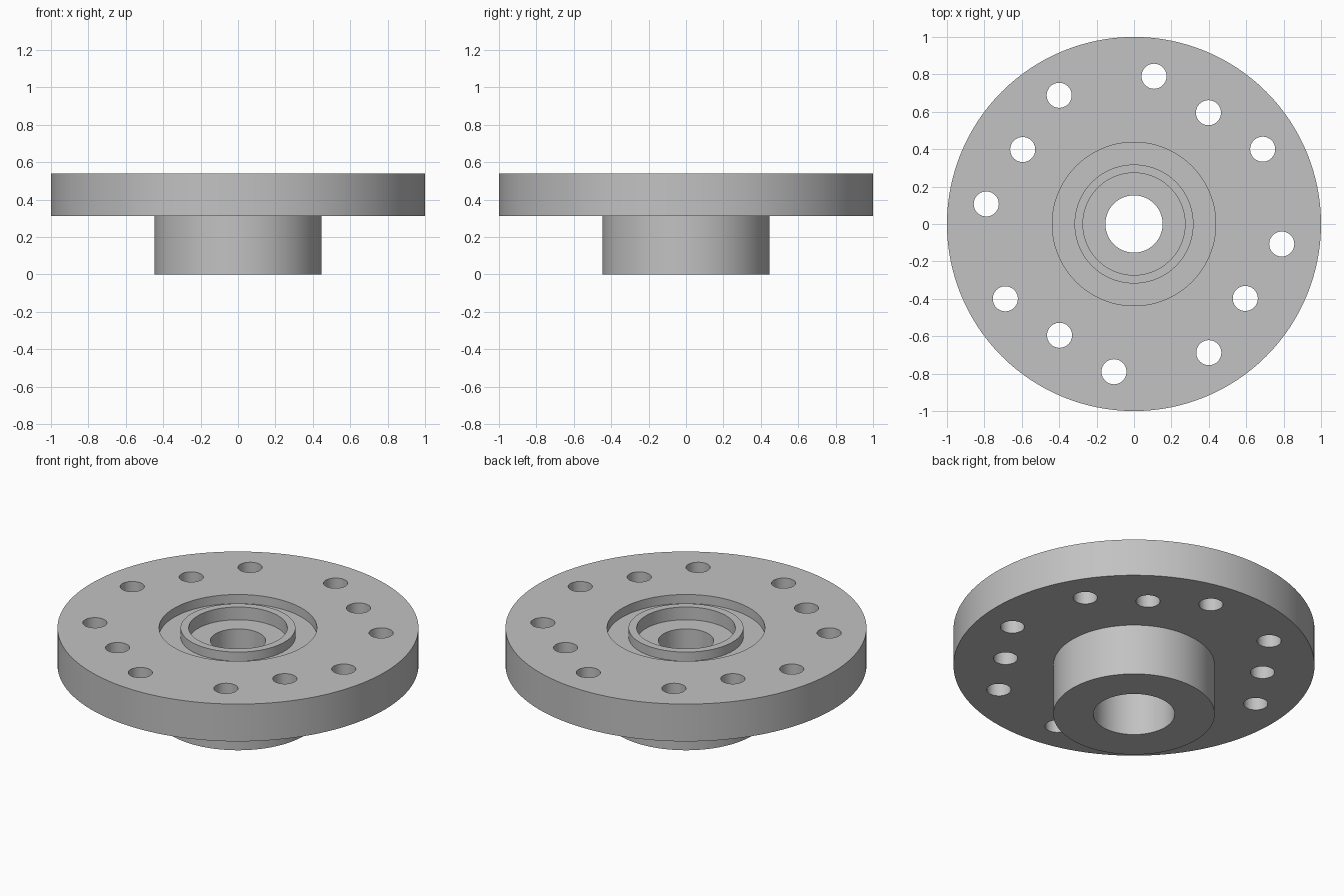
import bpy
import bmesh
from math import radians, tau
from mathutils import Matrix, Vector

cube = bpy.data.objects.get("Cube")
if cube:
    bpy.data.objects.remove(cube, do_unlink=True)

grey = bpy.data.materials.new("plain grey")
grey.use_nodes = True
colour = (0.54, 0.54, 0.54, 1)
grey.diffuse_color = colour
grey.node_tree.nodes["Principled BSDF"].inputs["Base Color"].default_value = colour

SEGMENTS = 128
TOP, STEP = 0.54, 0.312          # flange top and underside
RECESS, SEAT = 0.485, 0.462      # groove floor and inner seat heights


def make_object(name, bm):
    bmesh.ops.recalc_face_normals(bm, faces=bm.faces)
    mesh = bpy.data.meshes.new(name)
    bm.to_mesh(mesh)
    bm.free()
    mesh.materials.append(grey)
    obj = bpy.data.objects.new(name, mesh)
    bpy.context.collection.objects.link(obj)
    return obj


def lathe(name, profile):
    """Turn a closed (radius, height) profile about the z axis."""
    bm = bmesh.new()
    verts = [bm.verts.new((r, 0, z)) for r, z in profile]
    edges = [bm.edges.new((a, b)) for a, b in zip(verts, verts[1:] + verts[:1])]
    bmesh.ops.spin(bm, geom=verts + edges, cent=(0, 0, 0), axis=(0, 0, 1),
                   angle=tau, steps=SEGMENTS, use_merge=True)
    bmesh.ops.remove_doubles(bm, verts=bm.verts, dist=0.0001)
    return make_object(name, bm)


# Flange, hub, grooved spigot ring and stepped bore as one turned body
flange = lathe("hub_flange", [
    (0.225, 0), (0.447, 0), (0.447, STEP), (1, STEP), (1, TOP),
    (0.437, TOP), (0.437, RECESS), (0.318, RECESS), (0.318, TOP),
    (0.273, TOP), (0.273, SEAT), (0.153, SEAT), (0.153, STEP), (0.225, STEP),
])

# Bolt holes: three drilled through, repeated each quarter turn
bm = bmesh.new()
for quarter in range(4):
    turn = Matrix.Rotation(radians(90 * quarter), 4, "Z")
    for x, y in ((0.107, 0.79), (0.398, 0.595), (0.688, 0.4)):
        centre = turn @ Vector((x, y, (TOP + STEP) / 2))
        bmesh.ops.create_cone(bm, cap_ends=True, segments=40, radius1=0.067,
                              radius2=0.067, depth=0.5,
                              matrix=Matrix.Translation(centre))
drill = make_object("bolt_hole_cutter", bm)
drill.hide_render = True

cut = flange.modifiers.new("bolt holes", "BOOLEAN")
cut.operation = "DIFFERENCE"
cut.solver = "EXACT"
cut.object = drill

bpy.ops.object.select_all(action="DESELECT")
flange.select_set(True)
bpy.context.view_layer.objects.active = flange
bpy.ops.object.modifier_apply(modifier=cut.name)
bpy.data.objects.remove(drill, do_unlink=True)
bpy.ops.object.shade_smooth_by_angle(angle=radians(30))
